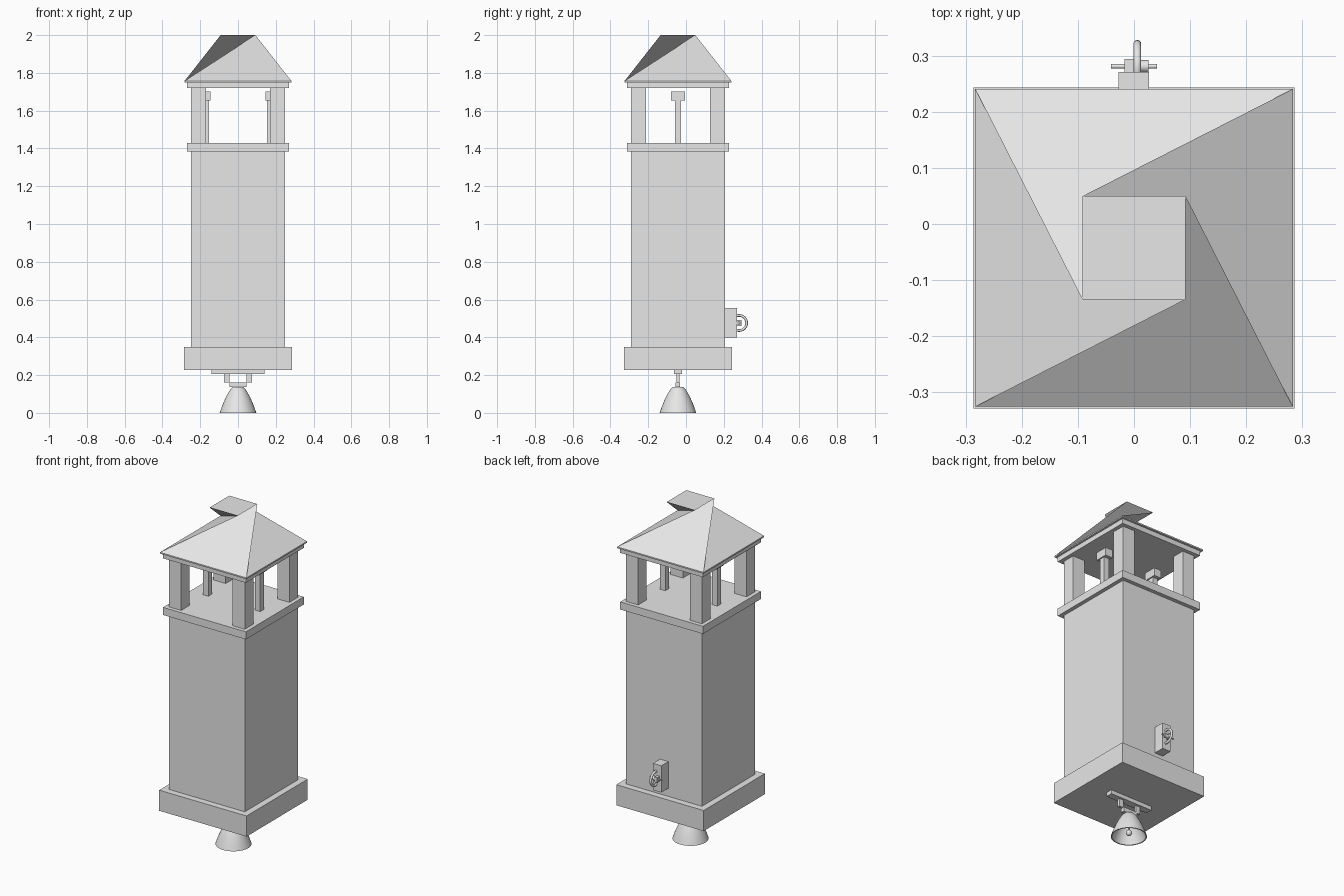
import bpy, bmesh, math

if "Cube" in bpy.data.objects:
    bpy.data.objects.remove(bpy.data.objects["Cube"])

CY = -0.0425  # tower axis in y
mat = bpy.data.materials.new("light_grey")
mat.diffuse_color = (0.8, 0.8, 0.8, 1)
mat.use_nodes = True
mat.node_tree.nodes["Principled BSDF"].inputs["Base Color"].default_value = mat.diffuse_color


def finish(ob, name, smooth=False):
    ob.name = name
    ob.data.materials.clear()
    ob.data.materials.append(mat)
    if smooth:
        bpy.ops.object.select_all(action='DESELECT')
        ob.select_set(True)
        bpy.context.view_layer.objects.active = ob
        bpy.ops.object.shade_smooth_by_angle(angle=math.radians(40))
    return ob


def from_bmesh(name, bm, smooth=False):
    me = bpy.data.meshes.new(name)
    bm.to_mesh(me)
    bm.free()
    ob = bpy.data.objects.new(name, me)
    bpy.context.collection.objects.link(ob)
    return finish(ob, name, smooth)


def box(name, x, y, z):
    """Box from (min, max) ranges."""
    bm = bmesh.new()
    bmesh.ops.create_cube(bm, size=1)
    for v in bm.verts:
        for i, (a, b) in enumerate((x, y, z)):
            v.co[i] = a if v.co[i] < 0 else b
    return from_bmesh(name, bm)


def slab(name, h, z0, z1):
    return box(name, (-h, h), (CY - h, CY + h), (z0, z1))


def rod(name, r, length, loc, rot=(0, 0, 0), sides=16):
    bpy.ops.mesh.primitive_cylinder_add(radius=r, depth=length, vertices=sides,
                                        location=loc, rotation=rot)
    return finish(bpy.context.object, name, True)


# Tower blocks
slab("base", 0.286, 0.228, 0.35)
slab("tower_body", 0.248, 0.35, 1.385)
slab("belfry_floor", 0.271, 1.385, 1.43)
slab("roof_beam", 0.271, 1.72, 1.75)
slab("eave", 0.283, 1.749, 1.757)

# Corner posts and inner side posts with caps
for sx in (-1, 1):
    side = "left" if sx < 0 else "right"
    for sy in (-1, 1):
        cx, cy = sx * 0.2085, CY + sy * 0.2085
        box(f"{'front' if sy < 0 else 'back'}_{side}_post",
            (cx - .0395, cx + .0395), (cy - .0395, cy + .0395), (1.43, 1.72))
    cx = sx * 0.17
    box(f"{side}_inner_post", (cx - .017, cx + .017), (CY - .017, CY + .017), (1.43, 1.66))
    box(f"{side}_inner_post_cap", (cx - .024, cx + .024), (CY - .038, CY + .038), (1.655, 1.702))

# Roof: top square turned a quarter against the eave, so its sides fold over
bm = bmesh.new()
corners = [(-1, -1), (1, -1), (1, 1), (-1, 1)]
low = [bm.verts.new((x * .283, CY + y * .283, 1.757)) for x, y in corners]
top = [bm.verts.new((x * .092, CY + y * .092, 2.0)) for x, y in corners]
for i in range(4):
    j = (i + 1) % 4
    bm.faces.new((low[i], low[j], top[(i + 2) % 4]))
    bm.faces.new((low[i], top[(i + 2) % 4], top[j]))
bm.faces.new(top)
from_bmesh("twisted_roof", bm)

# Bell hanger under the base
box("hanger_plate", (-.14, .14), (CY - .021, CY + .021), (.205, .228))
for sx in (-1, 1):
    box("hanger_tab", tuple(sorted((sx * .045, sx * .073))), (CY - .007, CY + .007), (.16, .205))
box("bell_yoke", (-.046, .046), (CY - .012, CY + .012), (.136, .162))

# Hollow bell turned from a profile
outer = [(0, .137), (.028, .136), (.042, .122), (.058, .095), (.072, .066), (.085, .035), (.097, 0)]
inner = [(.091, 0), (.079, .035), (.066, .064), (.052, .09), (.036, .115), (0, .126)]
bm = bmesh.new()
pts = [bm.verts.new((r, 0, z)) for r, z in outer + inner]
edges = [bm.edges.new(p) for p in zip(pts, pts[1:])]
bmesh.ops.spin(bm, geom=pts + edges, axis=(0, 0, 1), cent=(0, 0, 0),
               angle=math.tau, steps=32, use_duplicate=False)
bmesh.ops.remove_doubles(bm, verts=bm.verts, dist=1e-4)
bmesh.ops.recalc_face_normals(bm, faces=bm.faces)
bmesh.ops.translate(bm, verts=bm.verts, vec=(0, CY, 0))
from_bmesh("bell", bm, True)
rod("clapper_rod", .005, .1, (0, CY, .075))
bpy.ops.mesh.primitive_uv_sphere_add(radius=.017, segments=16, ring_count=8, location=(0, CY, .022))
finish(bpy.context.object, "clapper_ball", True)

# Wheel lock on the back
WY, WZ, WX = .281, .476, .006
TURN = (0, math.pi / 2, 0)
box("lock_plate", (-.028, .027), (.2, .271), (.398, .556))
box("axle_block", (-.017, .0), (.268, .294), (WZ - .015, WZ + .015))
bpy.ops.mesh.primitive_torus_add(major_radius=.040, minor_radius=.007, major_segments=32,
                                 minor_segments=10, location=(WX, WY, WZ), rotation=TURN)
finish(bpy.context.object, "wheel_rim", True)
rod("wheel_hub", .011, .04, (WX, WY, WZ), TURN)
rod("wheel_axle", .004, .082, (0, WY, WZ), TURN)
